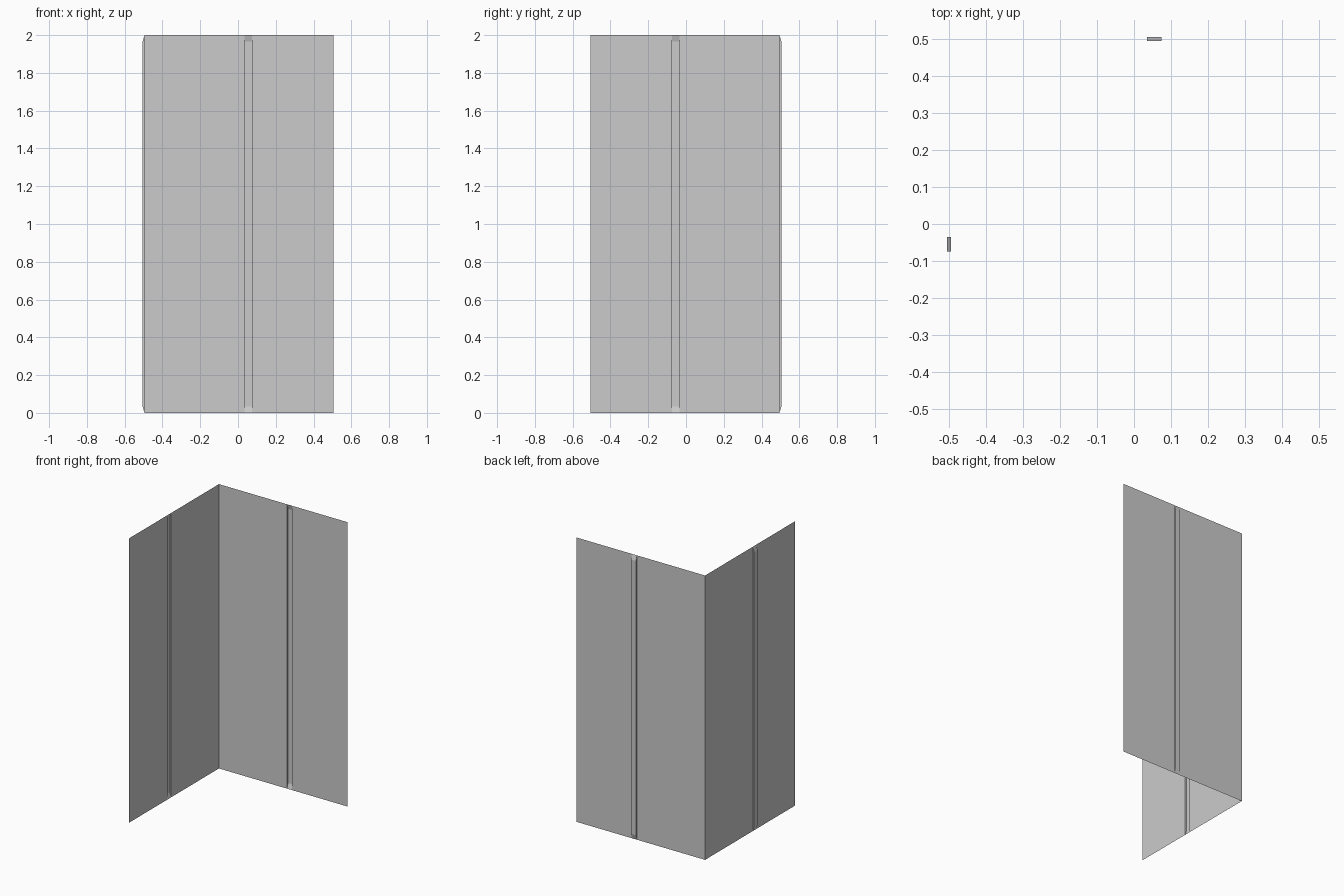
import bpy, bmesh
from mathutils import Matrix

if "Cube" in bpy.data.objects:
    bpy.data.objects.remove(bpy.data.objects["Cube"])

HEIGHT = 2.0
NEAR, FAR = -0.495, 0.505      # wall ends along its length
PLANE, DEPTH = 0.495, 0.0105   # sheet position and groove depth
RIB_A, RIB_B = 0.035, 0.074    # groove edges
SLOPE = 0.035                  # length of the groove's ramped ends

grey = bpy.data.materials.new("wall grey")
grey.diffuse_color = (0.6, 0.6, 0.6, 1.0)
grey.use_nodes = True
grey.node_tree.nodes["Principled BSDF"].inputs["Base Color"].default_value = grey.diffuse_color


def wall(name, matrix, flip):
    """Thin sheet with one pressed vertical groove that bulges outward."""
    bm = bmesh.new()

    def face(pts):
        bm.faces.new([bm.verts.new(p) for p in pts])

    # flat panels either side of the groove
    for x0, x1 in ((NEAR, RIB_A), (RIB_B, FAR)):
        face([(x0, PLANE, 0), (x1, PLANE, 0), (x1, PLANE, HEIGHT), (x0, PLANE, HEIGHT)])

    # groove: lengthwise profile swept across its width, plus its two sides
    profile = [(PLANE, 0), (PLANE + DEPTH, SLOPE),
               (PLANE + DEPTH, HEIGHT - SLOPE), (PLANE, HEIGHT)]
    for (y0, z0), (y1, z1) in zip(profile, profile[1:]):
        face([(RIB_A, y0, z0), (RIB_B, y0, z0), (RIB_B, y1, z1), (RIB_A, y1, z1)])
    face([(RIB_A, y, z) for y, z in profile])
    face([(RIB_B, y, z) for y, z in reversed(profile)])

    bmesh.ops.remove_doubles(bm, verts=bm.verts, dist=1e-5)
    bm.transform(matrix)
    if flip:
        bmesh.ops.reverse_faces(bm, faces=bm.faces)
    mesh = bpy.data.meshes.new(name)
    bm.to_mesh(mesh)
    bm.free()
    mesh.materials.append(grey)
    obj = bpy.data.objects.new(name, mesh)
    bpy.context.collection.objects.link(obj)


# back wall, and its reflection across the corner diagonal as the left wall
diagonal = Matrix(((0, -1, 0, 0), (-1, 0, 0, 0), (0, 0, 1, 0), (0, 0, 0, 1)))
wall("back_wall", Matrix.Identity(4), False)
wall("left_wall", diagonal, True)
